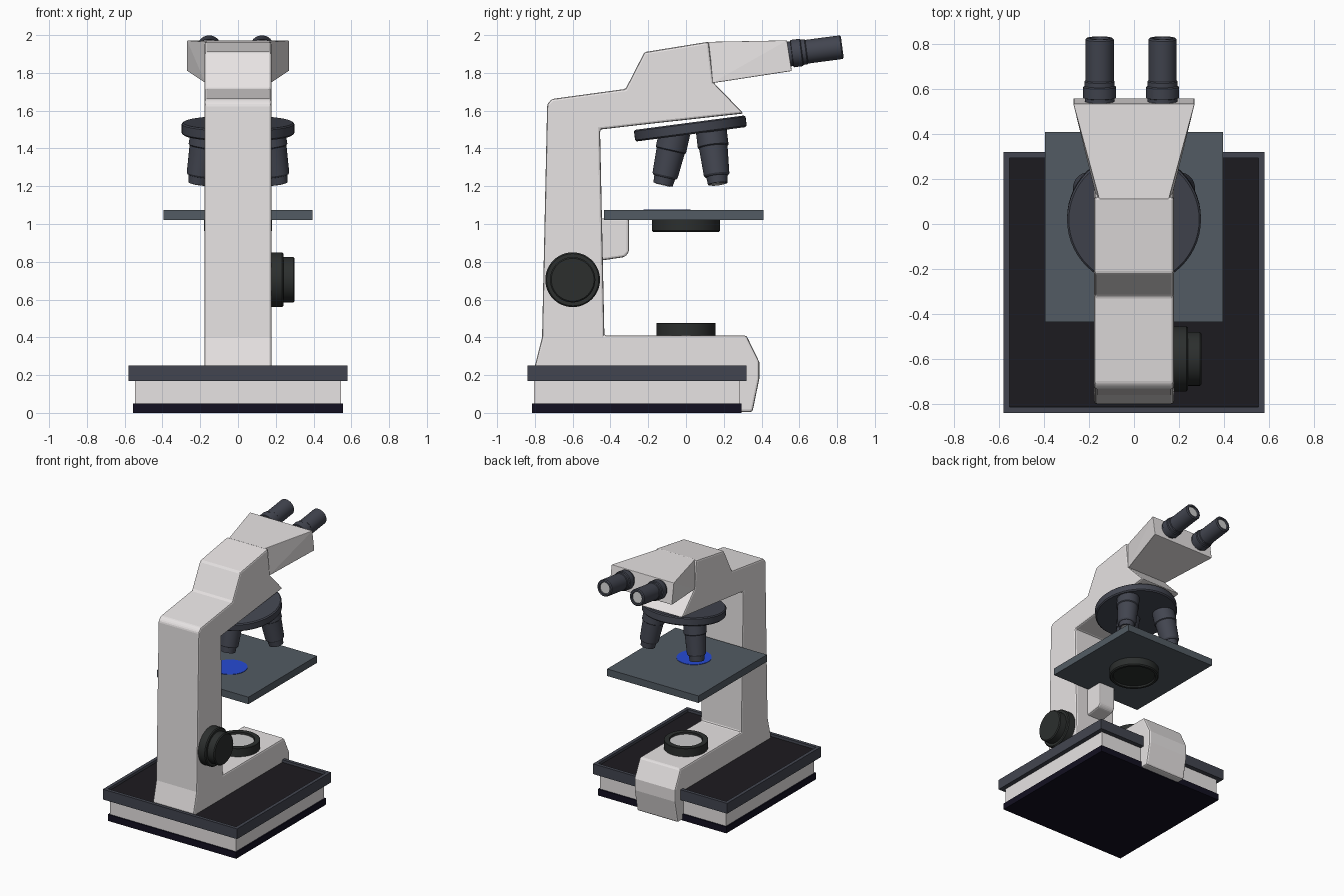
import bpy, bmesh
from math import radians, cos, sin, pi
from mathutils import Vector

if "Cube" in bpy.data.objects:
    bpy.data.objects.remove(bpy.data.objects["Cube"])


def material(name, r, g, b):
    m = bpy.data.materials.new(name)
    m.diffuse_color = (r, g, b, 1)
    m.use_nodes = True
    m.node_tree.nodes["Principled BSDF"].inputs["Base Color"].default_value = m.diffuse_color
    return m


WHITE = material("white_enamel", 0.80, 0.77, 0.77)
SLATE = material("slate", 0.055, 0.06, 0.08)
STAGE = material("stage_grey", 0.085, 0.105, 0.125)
RUBBER = material("rubber", 0.025, 0.028, 0.027)
BLACK = material("black", 0.012, 0.011, 0.014)
NAVY = material("underside", 0.006, 0.005, 0.015)
GLASS = material("glass", 0.55, 0.56, 0.55)
BLUE = material("blue_glass", 0.02, 0.07, 0.65)


def finish(name, bm, mat, bevel=0.0, smooth=True):
    bmesh.ops.recalc_face_normals(bm, faces=bm.faces)
    me = bpy.data.meshes.new(name)
    bm.to_mesh(me)
    bm.free()
    ob = bpy.data.objects.new(name, me)
    bpy.context.collection.objects.link(ob)
    me.materials.append(mat)
    if smooth:
        me.shade_smooth()
        me.set_sharp_from_angle(angle=radians(30))
    if bevel:
        mod = ob.modifiers.new("bevel", 'BEVEL')
        mod.width = bevel
        mod.segments = 2
        mod.limit_method = 'ANGLE'
    return ob


def box(name, x, y, z, mat, bevel=0.0):
    bm = bmesh.new()
    bmesh.ops.create_cube(bm, size=1)
    for v in bm.verts:
        v.co = [lo + (c + 0.5) * (hi - lo) for c, (lo, hi) in zip(v.co, (x, y, z))]
    return finish(name, bm, mat, bevel, smooth=False)


def extrude_x(name, profile, half, mat, bevel):
    """Closed (y, z) profile extruded symmetrically across x."""
    bm = bmesh.new()
    face = bm.faces.new([bm.verts.new((-half, y, z)) for y, z in profile])
    ext = bmesh.ops.extrude_face_region(bm, geom=[face])
    for v in ext['geom']:
        if isinstance(v, bmesh.types.BMVert):
            v.co.x = half
    return finish(name, bm, mat, bevel, smooth=False)


def lathe(name, profile, origin, axis, mat, n=40):
    """(radius, height) profile revolved about an axis, ends capped."""
    q = Vector((0, 0, 1)).rotation_difference(Vector(axis).normalized())
    bm = bmesh.new()
    rings = [[bm.verts.new(Vector(origin) + q @ Vector((r * cos(2 * pi * i / n), r * sin(2 * pi * i / n), h)))
              for i in range(n)] for r, h in profile]
    for a, b in zip(rings, rings[1:]):
        for i in range(n):
            j = (i + 1) % n
            bm.faces.new((a[i], a[j], b[j], b[i]))
    bm.faces.new(rings[0])
    bm.faces.new(rings[-1])
    return finish(name, bm, mat)


# Base: foot, white band and recessed tray
box("foot_plate", (-.555, .555), (-.815, .295), (0, .05), NAVY)
box("base_band", (-.545, .545), (-.805, .285), (.05, .17), WHITE)
bm = bmesh.new()
bmesh.ops.create_cube(bm, size=1)
for v in bm.verts:
    v.co = (v.co.x * 1.16, v.co.y * 1.16 - .26, v.co.z * .08 + .21)
bm.normal_update()
top = max(bm.faces, key=lambda f: f.calc_center_median().z)
for depth in (0, -.02):
    bmesh.ops.inset_region(bm, faces=[top], thickness=.037 if depth == 0 else .001)
    for v in top.verts:
        v.co.z += depth
top.material_index = 1
tray = finish("base_tray", bm, SLATE, smooth=False)
tray.data.materials.append(BLACK)

# Body: lower arm, column, upper arm and head as one profile
extrude_x("body", [
    (-.80, .005), (-.80, .25), (-.762, .40), (-.735, 1.635), (-.71, 1.662), (-.32, 1.715),
    (-.22, 1.91), (.12, 1.965), (.145, 1.75), (.305, 1.585), (-.24, 1.525), (-.455, 1.50),
    (-.432, .41), (.32, .41), (.388, .27), (.388, .18), (.352, .005)], .177, WHITE, .012)

# Binocular housing, flaring towards the eyepieces
bm = bmesh.new()
for s in (-1, 1):
    for x, y, z in ((.155, .11, 1.964), (.172, .135, 1.745), (.27, .535, 1.972), (.27, .56, 1.81)):
        bm.verts.new((s * x, y, z))
bmesh.ops.convex_hull(bm, input=bm.verts)
bmesh.ops.dissolve_limit(bm, angle_limit=radians(2), verts=bm.verts, edges=bm.edges)
finish("binocular_housing", bm, WHITE, .004, smooth=False)

# Eyepieces with lenses
tilt = radians(7.5)
eye_axis = Vector((0, cos(tilt), sin(tilt)))
for side, x in (("left", -.153), ("right", .127)):
    o = Vector((x, .54, 1.899))
    lathe("eyepiece_" + side, [(.066, 0), (.066, .02), (.073, .022), (.073, .07), (.067, .075), (.067, .095),
                               (.063, .10), (.063, .283), (.056, .29), (.044, .29), (.042, .275)],
          o, eye_axis, SLATE)
    lathe("eyepiece_lens_" + side, [(.042, 0), (.042, .008)], o + eye_axis * .27, eye_axis, GLASS)

# Revolving nosepiece and three objectives
lathe("nosepiece", [(.29, 0), (.298, .008), (.298, .055), (.29, .062)],
      (0, .027, 1.475), (0, -sin(tilt), cos(tilt)), SLATE, 56)
for i, (a, b) in enumerate((((0, -.058, 1.49), (0, -.122, 1.208)),
                            ((.165, .132, 1.51), (.212, .168, 1.213)),
                            ((-.165, .132, 1.51), (-.212, .168, 1.213)))):
    a, b = Vector(a), Vector(b)
    d = b - a
    L = d.length
    lathe(f"objective_{i + 1}", [(.082, 0), (.082, .10), (.076, .105), (.068, L - .05), (.062, L - .042),
                                 (.056, L - .04), (.052, L)], a, d, SLATE)
    lathe(f"objective_lens_{i + 1}", [(.04, 0), (.04, .006)], b - d * .01, d, GLASS)

# Specimen stage, blue window, condenser and bracket
box("stage", (-.395, .395), (-.435, .41), (1.02, 1.075), STAGE)
lathe("stage_window", [(.125, 0), (.125, .006)], (0, -.10, 1.072), (0, 0, 1), BLUE)
lathe("condenser", [(.15, .012), (.155, 0), (.172, 0), (.18, .008), (.18, .065)], (0, 0, .957), (0, 0, 1), RUBBER)
extrude_x("stage_bracket", [(-.46, .805), (-.325, .825), (-.302, .85), (-.302, 1.03), (-.46, 1.03)],
          .07, WHITE, .012)

# Focus knob on the right side
lathe("focus_knob", [(.145, 0), (.145, .06), (.138, .067), (.12, .067), (.12, .12), (.113, .127)],
      (.173, -.60, .705), (1, 0, 0), RUBBER, 48)

# Lamp ring and diffuser
lathe("lamp_ring", [(.157, 0), (.157, .068), (.155, .07), (.118, .07), (.116, .05)], (0, 0, .405), (0, 0, 1), RUBBER)
lathe("lamp_diffuser", [(.116, 0), (.116, .01)], (0, 0, .45), (0, 0, 1), GLASS)
